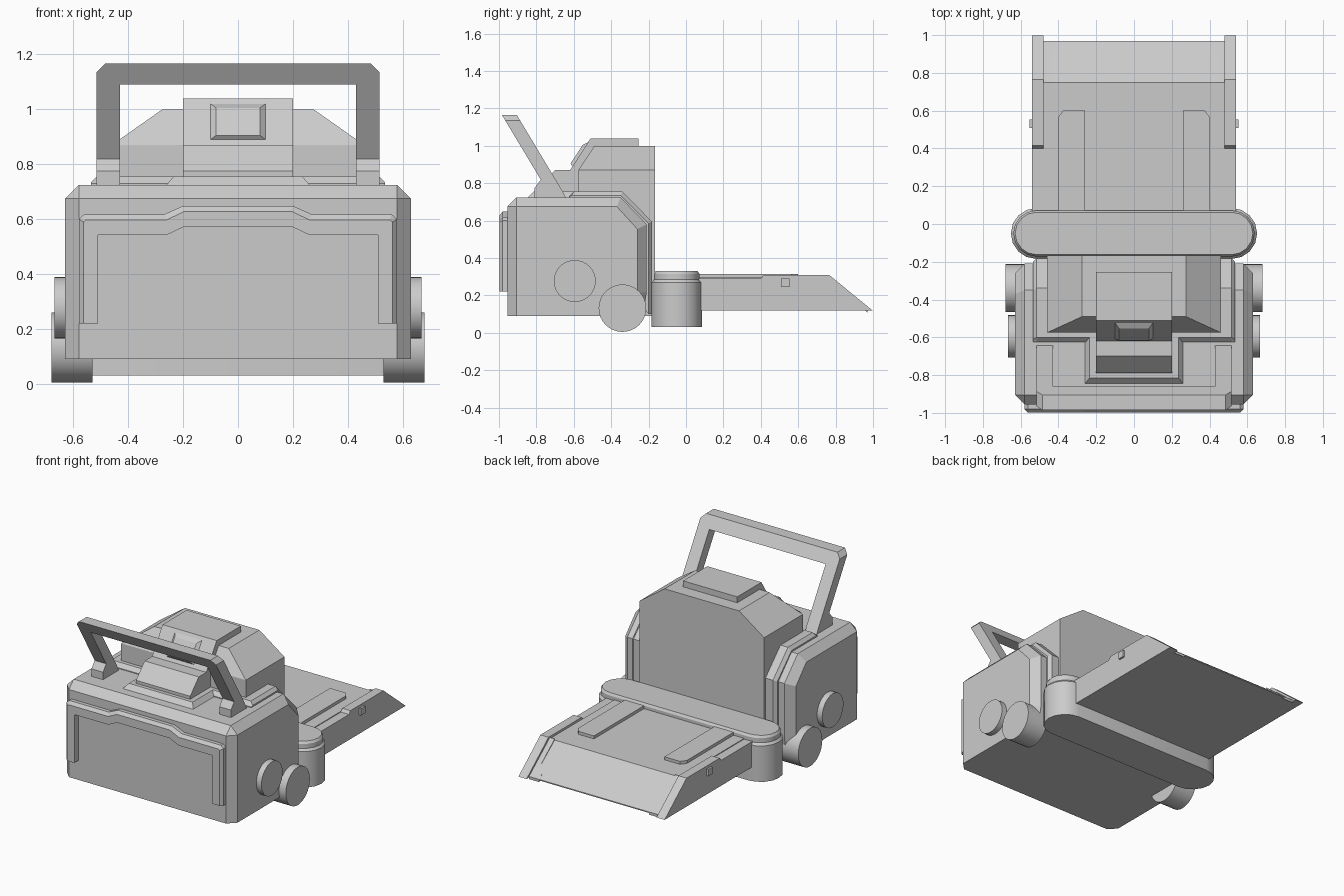
import bpy
import bmesh
import math

default_cube = bpy.data.objects.get("Cube")
if default_cube:
    bpy.data.objects.remove(default_cube, do_unlink=True)

# One plain grey for the whole machine
grey = bpy.data.materials.new("light_grey")
grey.use_nodes = True
GREY_VALUE = (0.6, 0.6, 0.6, 1)
grey.diffuse_color = GREY_VALUE
grey.node_tree.nodes["Principled BSDF"].inputs["Base Color"].default_value = GREY_VALUE


def place(axis, along, a, b):
    """Turn a 2D section point into 3D, with the section lying across the axis."""
    if axis == "x":
        return (along, a, b)
    if axis == "y":
        return (a, along, b)
    return (a, b, along)


def loft(name, axis, rings, warp=None, smooth=False):
    """Skin a list of (position, section points) rings and cap both ends."""
    bm = bmesh.new()
    loops = []
    for along, section in rings:
        loops.append([bm.verts.new(place(axis, along, a, b)) for a, b in section])
    count = len(loops[0])
    for lower, upper in zip(loops, loops[1:]):
        for i in range(count):
            j = (i + 1) % count
            bm.faces.new((lower[i], lower[j], upper[j], upper[i]))
    bm.faces.new(loops[0])
    bm.faces.new(loops[-1])
    if warp:
        for vert in bm.verts:
            vert.co = warp(vert.co)
    bmesh.ops.remove_doubles(bm, verts=bm.verts, dist=0.0001)
    bmesh.ops.recalc_face_normals(bm, faces=bm.faces)
    mesh = bpy.data.meshes.new(name)
    bm.to_mesh(mesh)
    bm.free()
    mesh.materials.append(grey)
    part = bpy.data.objects.new(name, mesh)
    bpy.context.collection.objects.link(part)
    if smooth:
        bpy.ops.object.select_all(action="DESELECT")
        part.select_set(True)
        bpy.context.view_layer.objects.active = part
        bpy.ops.object.shade_smooth_by_angle(angle=math.radians(25))
    return part


def prism(name, axis, start, end, section, warp=None):
    return loft(name, axis, [(start, section), (end, section)], warp)


def rect(a0, a1, b0, b1):
    return [(a0, b0), (a1, b0), (a1, b1), (a0, b1)]


def circle(a, b, radius, sides=32):
    steps = [math.tau * i / sides for i in range(sides)]
    return [(a + radius * math.cos(t), b + radius * math.sin(t)) for t in steps]


def stadium(half_length, radius, centre_y, steps=8):
    points = []
    for side, first in ((1, -math.pi / 2), (-1, math.pi / 2)):
        for i in range(steps + 1):
            t = first + math.pi * i / steps
            points.append((side * half_length + radius * math.cos(t),
                           centre_y + radius * math.sin(t)))
    return points


def mirrored(half):
    """Complete a symmetric section from its +x half."""
    return half + [(-a, b) for a, b in reversed(half)]


# Main body with chamfered front, top and sides
body_full = [(-0.955, 0.09), (-0.955, 0.675), (-0.905, 0.725), (-0.35, 0.725),
             (-0.21, 0.58), (-0.21, 0.22), (-0.23, 0.09)]
body_side = [(-0.905, 0.09), (-0.905, 0.675), (-0.905, 0.675), (-0.37, 0.675),
             (-0.26, 0.555), (-0.26, 0.21), (-0.26, 0.09)]
loft("main_body", "x", [(-0.63, body_side), (-0.58, body_full),
                        (0.58, body_full), (0.63, body_side)])

# Raised saddle over the body, running down its back
saddle_full = [(-0.625, 0.65), (-0.625, 0.73), (-0.6, 0.755), (-0.34, 0.755),
               (-0.182, 0.595), (-0.182, 0.1)]
saddle_side = [(-0.625, 0.65), (-0.625, 0.73), (-0.61, 0.735), (-0.35, 0.735),
               (-0.2, 0.585), (-0.2, 0.1)]
loft("saddle", "x", [(-0.535, saddle_side), (-0.515, saddle_full),
                     (0.515, saddle_full), (0.535, saddle_side)])
loft("saddle_tongue", "z", [(0.7, rect(-0.26, 0.26, -0.845, -0.58)),
                            (0.725, rect(-0.26, 0.26, -0.845, -0.58)),
                            (0.755, rect(-0.235, 0.235, -0.815, -0.58))])

# Tall central housing with sloped shoulders
housing_base = rect(-0.46, 0.46, -0.575, -0.167)
loft("central_housing", "z", [(0.09, housing_base), (0.87, housing_base),
                              (1.0, rect(-0.275, 0.275, -0.49, -0.167))])

# Stepped console on the housing with its raised screen
console = [(-0.255, 0.7), (-0.255, 1.04), (-0.51, 1.04), (-0.62, 0.87),
           (-0.7, 0.87), (-0.79, 0.775), (-0.79, 0.7)]
prism("console", "x", -0.2, 0.2, console)


def lean_screen(co):
    co.y -= 0.51 + (1.04 - co.z) * 0.647
    return co


loft("console_screen", "y", [(0.0, rect(-0.1, 0.1, 0.89, 1.02)),
                             (-0.02, rect(-0.08, 0.08, 0.905, 1.005))], lean_screen)


# Carrying handle, leaning forward
def lean_handle(co):
    co.y += -0.985 + (1.166 - co.z) * 0.6
    return co


handle = mirrored([(0.43, 0.74), (0.515, 0.74), (0.515, 1.135), (0.485, 1.166)])
opening = [(-0.43, 1.09), (0.43, 1.09)]
prism("handle", "y", 0, 0.08, handle + opening, lean_handle)

# Front frame, an upside-down U with a raised middle
frame_inner = [(-0.51, 0.22), (-0.51, 0.542), (-0.26, 0.542), (-0.195, 0.573),
               (0.195, 0.573), (0.26, 0.542), (0.51, 0.542), (0.51, 0.22)]
frame_outer = [(0.58, 0.22), (0.58, 0.6), (0.56, 0.617), (0.27, 0.617), (0.2, 0.648)]
frame_face = [(0.563, 0.22), (0.563, 0.59), (0.553, 0.597), (0.26, 0.597), (0.195, 0.628)]
frame_back = mirrored(frame_outer) + frame_inner
frame_front = mirrored(frame_face) + frame_inner
loft("front_frame", "y", [(-0.95, frame_back), (-0.98, frame_back), (-0.998, frame_front)])

# Cross roller housing with a shallow groove below its lid
lower, groove, lid = (stadium(0.517, r, -0.05) for r in (0.135, 0.122, 0.112))
loft("cross_housing", "z", [(0.03, lower), (0.27, lower), (0.285, groove),
                            (0.315, groove), (0.33, lid)], smooth=True)

# Tray bed with a sloped lip
prism("tray_bed", "x", -0.48, 0.48, [(0, 0.12), (0, 0.295), (0.75, 0.295),
                                      (0.97, 0.127), (0.97, 0.12)])


def slope_down(co):
    co.z -= (co.y - 0.75) * 0.8
    return co


# Parts that repeat on both sides
rail = [(0, 0.12), (0, 0.29), (0.4, 0.29), (0.415, 0.31), (0.765, 0.31), (0.997, 0.12)]
gusset = [(0.48, 0.75), (0.445, 0.75), (0.445, 0.89), (0.405, 0.93),
          (0.405, 0.97), (0.48, 0.97)]
pad = [(0.26, 0.05), (0.26, 0.6), (0.375, 0.6), (0.402, 0.565), (0.402, 0.05)]
foot = [(-0.81, 0.72), (-0.81, 0.775), (-0.775, 0.82), (-0.7, 0.82), (-0.64, 0.72)]
for label, s in (("left", 1), ("right", -1)):
    def flip(section):
        return [(s * a, b) for a, b in section]

    prism(label + "_handle_foot", "x", s * 0.43, s * 0.515, foot)
    prism(label + "_tray_rail", "x", s * 0.48, s * 0.54, rail)
    prism(label + "_lip_gusset", "z", 0.285, 0.303, flip(gusset), slope_down)
    prism(label + "_tray_pad", "z", 0.28, 0.315, flip(pad))
    prism(label + "_rail_stud", "x", s * 0.53, s * 0.553, rect(0.508, 0.553, 0.245, 0.29))
    for title, y, z, radius, inner, outer in (("side_disc", -0.595, 0.277, 0.112, 0.55, 0.668),
                                              ("wheel", -0.34, 0.132, 0.127, 0.53, 0.68)):
        disc = circle(y, z, radius)
        loft(label + "_" + title, "x", [(s * inner, disc), (s * outer, disc)], smooth=True)
